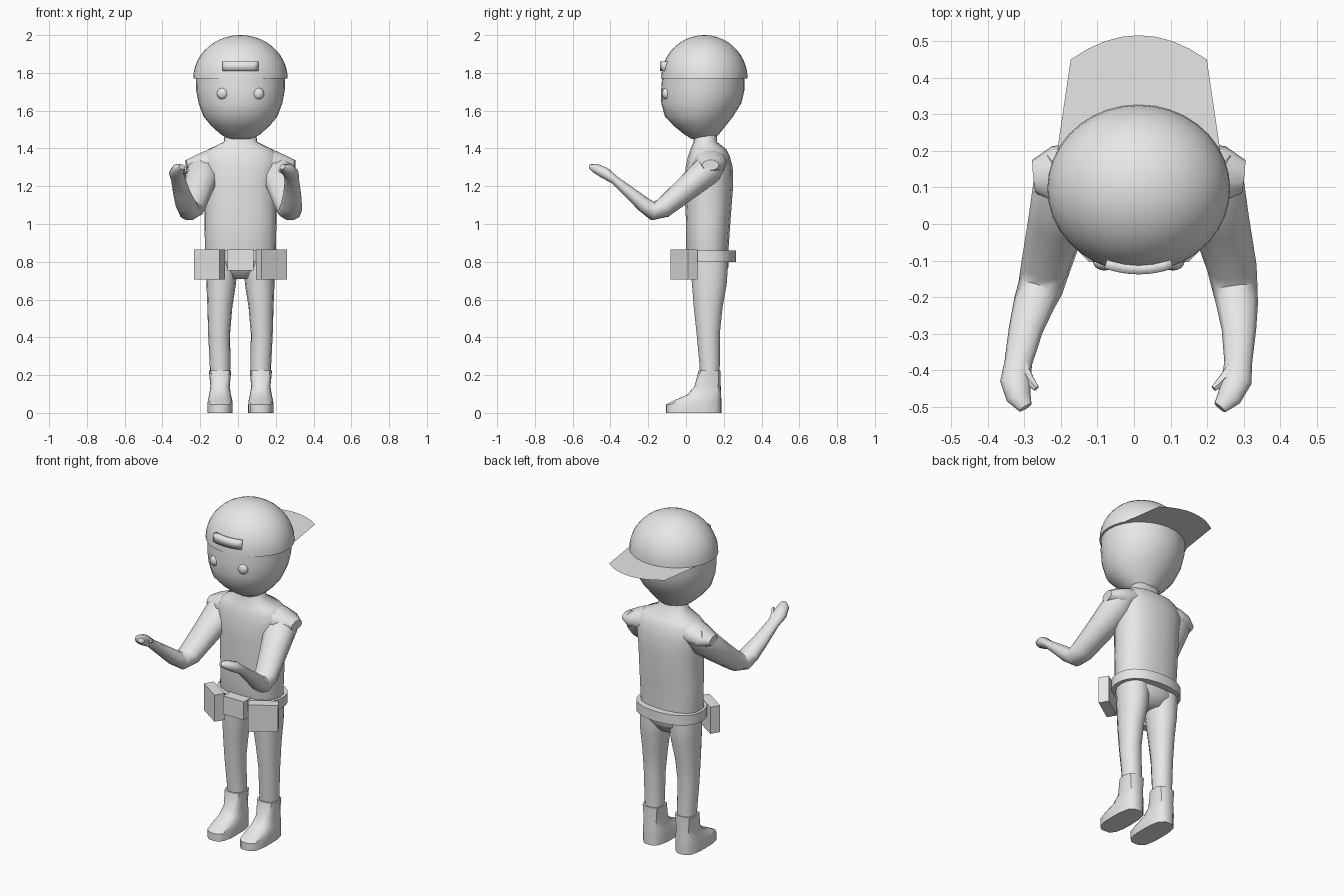
import bpy, bmesh
from math import sin, cos, pi, radians, sqrt
from mathutils import Vector

cube = bpy.data.objects.get("Cube")
if cube:
    bpy.data.objects.remove(cube)

AXIS = 0.013  # the body's middle line
GREY = (0.8, 0.8, 0.8, 1)
grey = bpy.data.materials.new("plain grey")
grey.use_nodes = True
grey.diffuse_color = GREY
grey.node_tree.nodes["Principled BSDF"].inputs["Base Color"].default_value = GREY


def finish(name, bm, angle=40):
    bmesh.ops.recalc_face_normals(bm, faces=bm.faces)
    mesh = bpy.data.meshes.new(name)
    bm.to_mesh(mesh)
    bm.free()
    mesh.materials.append(grey)
    obj = bpy.data.objects.new(name, mesh)
    bpy.context.collection.objects.link(obj)
    bpy.ops.object.select_all(action='DESELECT')
    obj.select_set(True)
    bpy.context.view_layer.objects.active = obj
    bpy.ops.object.shade_smooth_by_angle(angle=radians(angle))
    return obj


def loft(name, rings, angle=40):
    """Skin a list of point rings and close both ends."""
    bm = bmesh.new()
    loops = [[bm.verts.new(p) for p in r] for r in rings]
    for a, b in zip(loops, loops[1:]):
        for i in range(len(a)):
            j = (i + 1) % len(a)
            bm.faces.new((a[i], a[j], b[j], b[i]))
    bm.faces.new(loops[0])
    bm.faces.new(loops[-1])
    return finish(name, bm, angle)


def ring(centre, u, v, n=16, power=2.0):
    pts = []
    for i in range(n):
        c, s = cos(2 * pi * i / n), sin(2 * pi * i / n)
        k = (abs(c) ** power + abs(s) ** power) ** (-1 / power)
        pts.append(centre + (u * c + v * s) * k)
    return pts


def stack(name, levels, n=16, power=2.0, angle=40):
    """Levels are (z, front y, back y, half width, centre x)."""
    return loft(name, [ring(Vector((x, (f + b) / 2, z)), Vector((w, 0, 0)),
                            Vector((0, (b - f) / 2, 0)), n, power)
                       for z, f, b, w, x in levels], angle)


def tube(name, path, ref, n=10, angle=50):
    """Path points are (position, width along ref, width across)."""
    rings = []
    for i, (p, a, b) in enumerate(path):
        t = (path[min(i + 1, len(path) - 1)][0] - path[max(i - 1, 0)][0]).normalized()
        u = (ref - t * ref.dot(t)).normalized()
        rings.append(ring(p, u * a, t.cross(u) * b, n))
    return loft(name, rings, angle)


def centred(levels):
    return [lv + (AXIS,) for lv in levels]


# torso with neck
stack("torso", centred([
    (0.71, 0.06, 0.19, 0.06), (0.77, 0.025, 0.225, 0.165), (0.86, 0.0, 0.225, 0.188),
    (1.0, 0.0, 0.235, 0.19), (1.2, -0.01, 0.25, 0.192), (1.3, -0.003, 0.248, 0.205),
    (1.36, 0.01, 0.232, 0.205), (1.395, 0.022, 0.215, 0.17),
    (1.435, 0.04, 0.165, 0.088), (1.52, 0.045, 0.16, 0.08)]), 18, 2.5, 60)

# head
stack("head", centred([
    (1.45, 0.03, 0.15, 0.065), (1.475, -0.01, 0.175, 0.105), (1.52, -0.065, 0.21, 0.155),
    (1.57, -0.112, 0.25, 0.196), (1.64, -0.131, 0.293, 0.222), (1.71, -0.132, 0.31, 0.235),
    (1.79, -0.125, 0.31, 0.237)]), 28, 2.0, 60)

# cap crown
CAP_Y, CAP_X, CAP_D, CAP_Z, CAP_H = 0.097, 0.25, 0.229, 1.77, 0.23
dome = []
for i in range(12):
    a = pi / 2 * i / 11.2
    dome.append((CAP_Z + CAP_H * sin(a), CAP_Y - CAP_D * cos(a), CAP_Y + CAP_D * cos(a), CAP_X * cos(a)))
stack("cap_crown", centred(dome), 36)

# cap brim, one flat sheet at the back
bm = bmesh.new()
outline = [(-0.235, 0.1), (-0.22, 0.22), (-0.186, 0.45)]
outline += [(0.186 * t / 4, 0.516 - 0.066 * (t / 4) ** 2) for t in range(-3, 4)]
outline += [(-x, y) for x, y in reversed(outline[:3])]
bm.faces.new([bm.verts.new((AXIS + x, y, CAP_Z)) for x, y in outline])
finish("cap_brim", bm)

# curved panel on the front of the cap
bm = bmesh.new()
columns = []
for i in range(9):
    a = -0.38 + 0.76 * i / 8
    columns.append([bm.verts.new((AXIS + CAP_X * 1.02 * sin(a), CAP_Y - CAP_D * 1.025 * cos(a), z))
                    for z in (1.81, 1.86)])
for a, b in zip(columns, columns[1:]):
    bm.faces.new((a[0], b[0], b[1], a[1]))
panel = finish("cap_panel", bm)
solid = panel.modifiers.new("thickness", 'SOLIDIFY')
solid.thickness = 0.03
solid.offset = -1

# belt
stack("belt", centred([(0.80, -0.03, 0.265, 0.203), (0.86, -0.03, 0.265, 0.203)]), 28, 2.3)


def prism(name, corners, low, high):
    loft(name, [[Vector((x, y, z)) for x, y in corners] for z in (low, high)], 20)


# belt buckle box
prism("belt_buckle", [(AXIS + x, y) for x, y in
                      ((-0.068, -0.062), (0.068, -0.062), (0.068, 0.01), (-0.068, 0.01))], 0.755, 0.865)

for side, word in ((1, "left"), (-1, "right")):

    def place(x, y, z, s=side):
        splay = 0.25 * max(0, -y - 0.15) if s < 0 else 0
        return Vector((AXIS + s * (x - AXIS) - splay, y, z))

    # eye
    bm = bmesh.new()
    bmesh.ops.create_uvsphere(bm, u_segments=16, v_segments=10, radius=0.031)
    bmesh.ops.scale(bm, vec=(1, 0.75, 1), verts=bm.verts)
    bmesh.ops.translate(bm, vec=(AXIS + side * 0.094, -0.104, 1.69), verts=bm.verts)
    finish(word + "_eye", bm)

    # angled belt pouch
    prism(word + "_pouch", [(AXIS + side * (x - AXIS), y) for x, y in
                            ((0.125, -0.082), (0.26, 0.01), (0.23, 0.06), (0.095, -0.03))], 0.705, 0.865)

    # shoulder
    tube(word + "_shoulder", [
        (place(0.08, 0.12, 1.35), 0.085, 0.07), (place(0.19, 0.13, 1.325), 0.09, 0.065),
        (place(0.25, 0.135, 1.315), 0.078, 0.05), (place(0.30, 0.13, 1.312), 0.045, 0.028)],
        Vector((0, 1, 0)))

    # arm and hand
    tube(word + "_arm", [
        (place(0.19, 0.175, 1.335), 0.075, 0.05), (place(0.205, 0.12, 1.29), 0.095, 0.083),
        (place(0.237, 0.0, 1.185), 0.08, 0.068), (place(0.268, -0.12, 1.085), 0.068, 0.056),
        (place(0.276, -0.175, 1.068), 0.062, 0.05), (place(0.282, -0.22, 1.1), 0.057, 0.043),
        (place(0.287, -0.29, 1.16), 0.047, 0.034), (place(0.285, -0.38, 1.235), 0.038, 0.024),
        (place(0.28, -0.43, 1.27), 0.042, 0.032), (place(0.26, -0.475, 1.293), 0.034, 0.027),
        (place(0.235, -0.502, 1.303), 0.02, 0.014)], Vector((1, 0, 0)))
    tube(word + "_thumb", [
        (place(0.272, -0.39, 1.25), 0.018, 0.018), (place(0.245, -0.425, 1.275), 0.016, 0.016),
        (place(0.218, -0.45, 1.285), 0.009, 0.009)], Vector((0, 0, 1)), 6)

    # leg
    stack(word + "_leg", [lv[:4] + (AXIS + side * lv[4],) for lv in (
        (0.18, 0.075, 0.178, 0.052, 0.108), (0.26, 0.07, 0.18, 0.055, 0.108),
        (0.42, 0.055, 0.18, 0.058, 0.113), (0.56, 0.04, 0.195, 0.066, 0.109),
        (0.68, 0.03, 0.217, 0.078, 0.102), (0.75, 0.025, 0.222, 0.082, 0.1),
        (0.82, 0.02, 0.222, 0.08, 0.1))], 14, 2.2, 60)

    # shoe
    stack(word + "_shoe", [lv + (AXIS + side * 0.108,) for lv in (
        (0.0, -0.106, 0.187, 0.067), (0.045, -0.106, 0.187, 0.067),
        (0.07, -0.055, 0.187, 0.064), (0.095, 0.005, 0.186, 0.058),
        (0.14, 0.045, 0.184, 0.051), (0.225, 0.066, 0.183, 0.059))], 16, 3.2)
